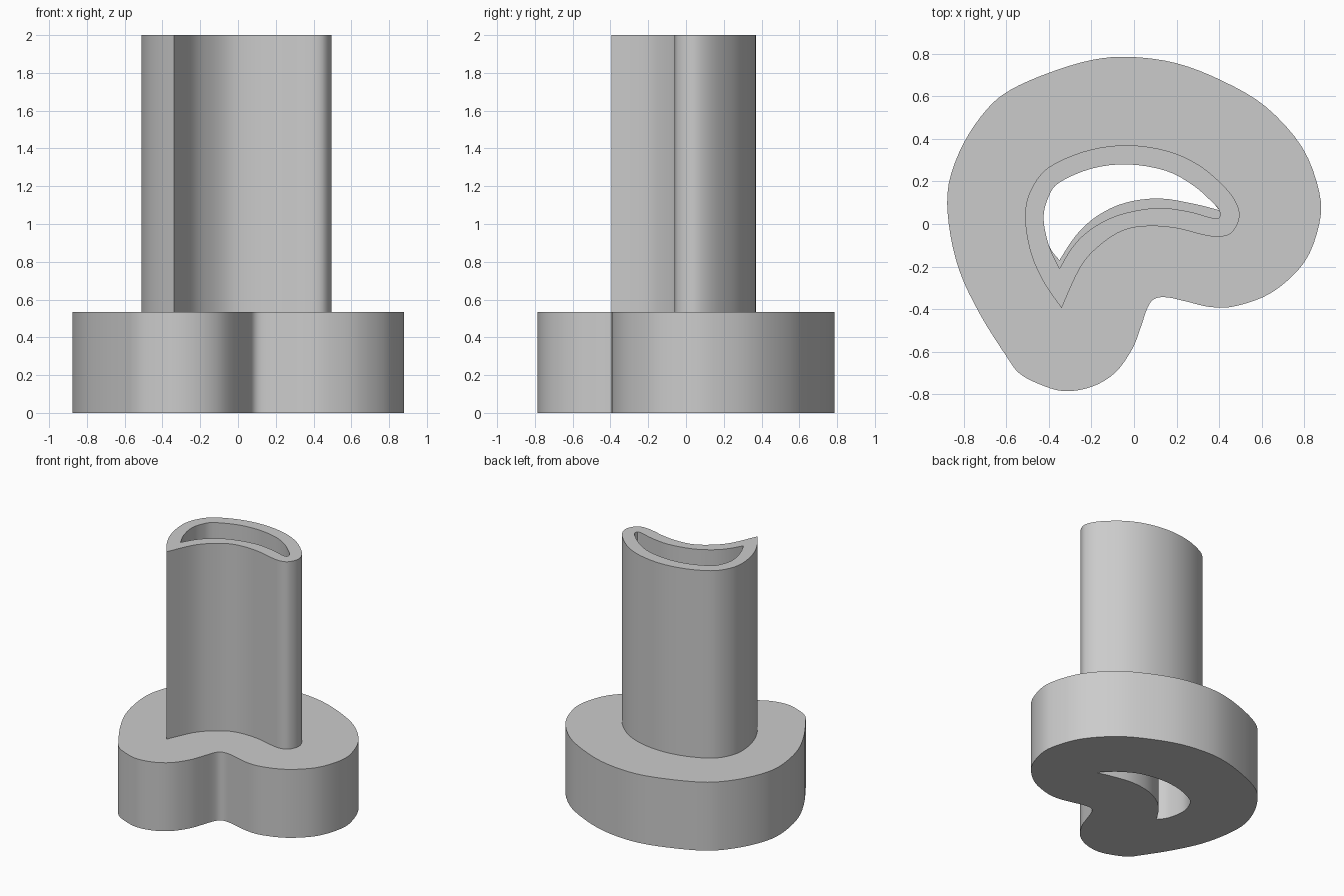
import bpy
import bmesh
import math
from mathutils import Vector

default_cube = bpy.data.objects.get("Cube")
if default_cube:
    bpy.data.objects.remove(default_cube, do_unlink=True)

BASE_TOP = 0.535
TUBE_TOP = 2.0
STEPS = 4

# Single grey material
grey = bpy.data.materials.new("plain grey")
grey.use_nodes = True
grey.diffuse_color = (0.6, 0.6, 0.6, 1)
grey.node_tree.nodes["Principled BSDF"].inputs["Base Color"].default_value = grey.diffuse_color


def smooth_path(points, cyclic=False):
    """Pass a smooth curve through points given in hundredths of a unit."""
    pts = [Vector(p) / 100 for p in points]
    count = len(pts)
    spans = count if cyclic else count - 1

    def pick(i):
        if cyclic:
            return pts[i % count]
        return pts[max(0, min(count - 1, i))]

    path = []
    for i in range(spans):
        before, start, end, after = (pick(i + k) for k in (-1, 0, 1, 2))
        for step in range(STEPS):
            t = step / STEPS
            path.append(0.5 * (2 * start + (end - before) * t
                               + (2 * before - 5 * start + 4 * end - after) * t ** 2
                               + (3 * start - before - 3 * end + after) * t ** 3))
    if not cyclic:
        path.append(pts[-1])
    return path


def hollow_prism(name, outline, hole, bottom, top):
    """Fill the area between two closed loops and extrude it upwards."""
    bm = bmesh.new()
    edges = []
    for loop in (outline, hole):
        verts = [bm.verts.new((p.x, p.y, bottom)) for p in loop]
        edges += [bm.edges.new((v, verts[i - 1])) for i, v in enumerate(verts)]
    bmesh.ops.triangle_fill(bm, edges=edges, use_beauty=True, normal=(0, 0, 1))
    raised = bmesh.ops.extrude_face_region(bm, geom=bm.faces[:], use_keep_orig=True)
    moved = [g for g in raised["geom"] if isinstance(g, bmesh.types.BMVert)]
    bmesh.ops.translate(bm, verts=moved, vec=(0, 0, top - bottom))
    bmesh.ops.recalc_face_normals(bm, faces=bm.faces[:])
    mesh = bpy.data.meshes.new(name)
    bm.to_mesh(mesh)
    bm.free()
    mesh.materials.append(grey)
    obj = bpy.data.objects.new(name, mesh)
    bpy.context.collection.objects.link(obj)
    bpy.ops.object.select_all(action="DESELECT")
    obj.select_set(True)
    bpy.context.view_layer.objects.active = obj
    bpy.ops.object.shade_smooth_by_angle(angle=math.radians(30))
    return obj


# Rounded base outline with a notch at the front
base_outline = smooth_path([
    (-2, 78.5), (20, 75.5), (42, 67), (62, 55), (79, 36), (87, 15), (87, 0),
    (80, -18), (65, -32), (48, -38.5), (36, -39), (25, -36.5), (16, -34.5),
    (10, -35), (6.5, -39), (3, -49), (-1, -59), (-9, -70), (-20, -76.5),
    (-33, -78.5), (-45, -75), (-54, -70), (-60, -62), (-72, -43), (-82, -22),
    (-87, 0), (-87, 19), (-80, 38), (-69, 54), (-58, 63), (-40, 71), (-20, 77),
], cyclic=True)

# Tube outline, starting and ending at its one sharp corner
tube_outline = smooth_path([
    (-34, -39.5), (-42, -28), (-48, -15), (-51, 0), (-50, 12), (-44, 23),
    (-35, 29.5), (-20, 35), (-3, 37), (15, 34.5), (30, 28), (42, 18), (48, 10),
    (49.5, 3), (46, -4), (40, -6), (32, -5), (20, -2), (7, -1), (-5, -3),
    (-16, -10), (-25, -20), (-34, -39.5),
])[:-1]

# Back wall of the opening, shared by the tube and the base
back_wall = [(-40, -10), (-42.5, 3), (-40, 13), (-35, 19.5), (-20, 26), (-3, 28),
             (15, 25), (28, 18), (37, 10), (40, 6.5)]

# Front walls: the base opening is narrower and leaves a thin ledge
tube_hole = smooth_path([(-35, -21)] + back_wall + [
    (40, 3), (36, 3), (25, 6), (10, 7.5), (-8, 4), (-21, -3), (-29, -11), (-35, -21),
])[:-1]
base_hole = smooth_path([(-35, -17)] + back_wall) + smooth_path([
    (40, 6.5), (28, 9.5), (12, 12), (-4, 10), (-17, 4), (-27, -5), (-35, -17),
])[1:-1]

hollow_prism("base", base_outline, base_hole, 0, BASE_TOP)
hollow_prism("hollow_tube", tube_outline, tube_hole, BASE_TOP, TUBE_TOP)
